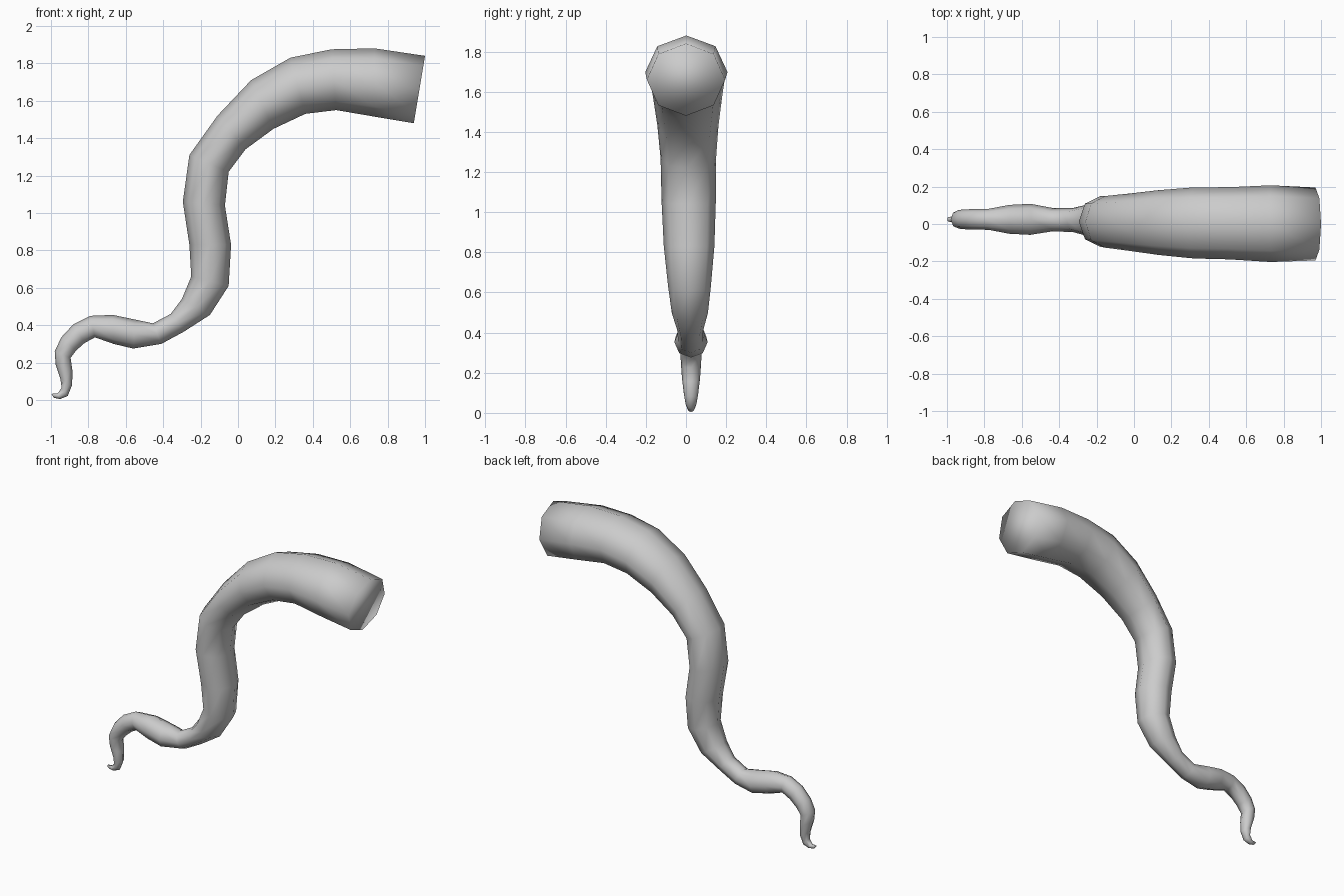
import bpy, bmesh, math
from mathutils import Vector

# Each ring: outer x, outer z, inner x, inner z, half width in y
RINGS = [
    (1.0, 1.84, .94, 1.48, .195), (.73, 1.88, .73, 1.515, .205),
    (.50, 1.875, .525, 1.55, .193), (.28, 1.83, .36, 1.53, .19),
    (.07, 1.71, .19, 1.45, .173), (-.11, 1.52, .04, 1.34, .152),
    (-.26, 1.31, -.05, 1.22, .138), (-.295, 1.06, -.07, 1.04, .135),
    (-.26, .83, -.037, .83, .126), (-.25, .66, -.05, .61, .107),
    (-.30, .54, -.15, .455, .09), (-.36, .46, -.29, .365, .065),
    (-.455, .41, -.41, .30, .062), (-.55, .43, -.56, .275, .083),
    (-.67, .455, -.665, .30, .077), (-.79, .45, -.765, .335, .056),
    (-.88, .405, -.82, .305, .055), (-.945, .335, -.865, .265, .053),
    (-.98, .26, -.895, .225, .05), (-.975, .19, -.885, .155, .045),
    (-.95, .115, -.887, .08, .036), (-.943, .065, -.91, .022, .027),
    (-.965, .035, -.95, .005, .018), (-.998, .033, -.985, .012, .012),
]
SIDES = 8

# Tapering tentacle: loft octagonal rings, drifting slightly to the back
bm = bmesh.new()
loops = []
for i, (ox, oz, ix, iz, w) in enumerate(RINGS):
    drift = .025 * min(1, i / 13)
    centre = Vector(((ox + ix) / 2, drift, (oz + iz) / 2))
    up = Vector(((ox - ix) / 2, 0, (oz - iz) / 2))
    loops.append([bm.verts.new(centre + up * math.cos(a) + Vector((0, w * math.sin(a), 0)))
                  for a in (math.tau * k / SIDES for k in range(SIDES))])
for a, b in zip(loops, loops[1:]):
    for k in range(SIDES):
        n = (k + 1) % SIDES
        bm.faces.new((a[k], a[n], b[n], b[k]))

# Flat caps at the base and the tip
bm.faces.new(loops[0])
bm.faces.new(loops[-1])
bmesh.ops.recalc_face_normals(bm, faces=bm.faces)
for f in bm.faces:
    f.smooth = True

mesh = bpy.data.meshes.new("tentacle")
bm.to_mesh(mesh)
bm.free()
bpy.context.collection.objects.link(bpy.data.objects.new("tentacle", mesh))
